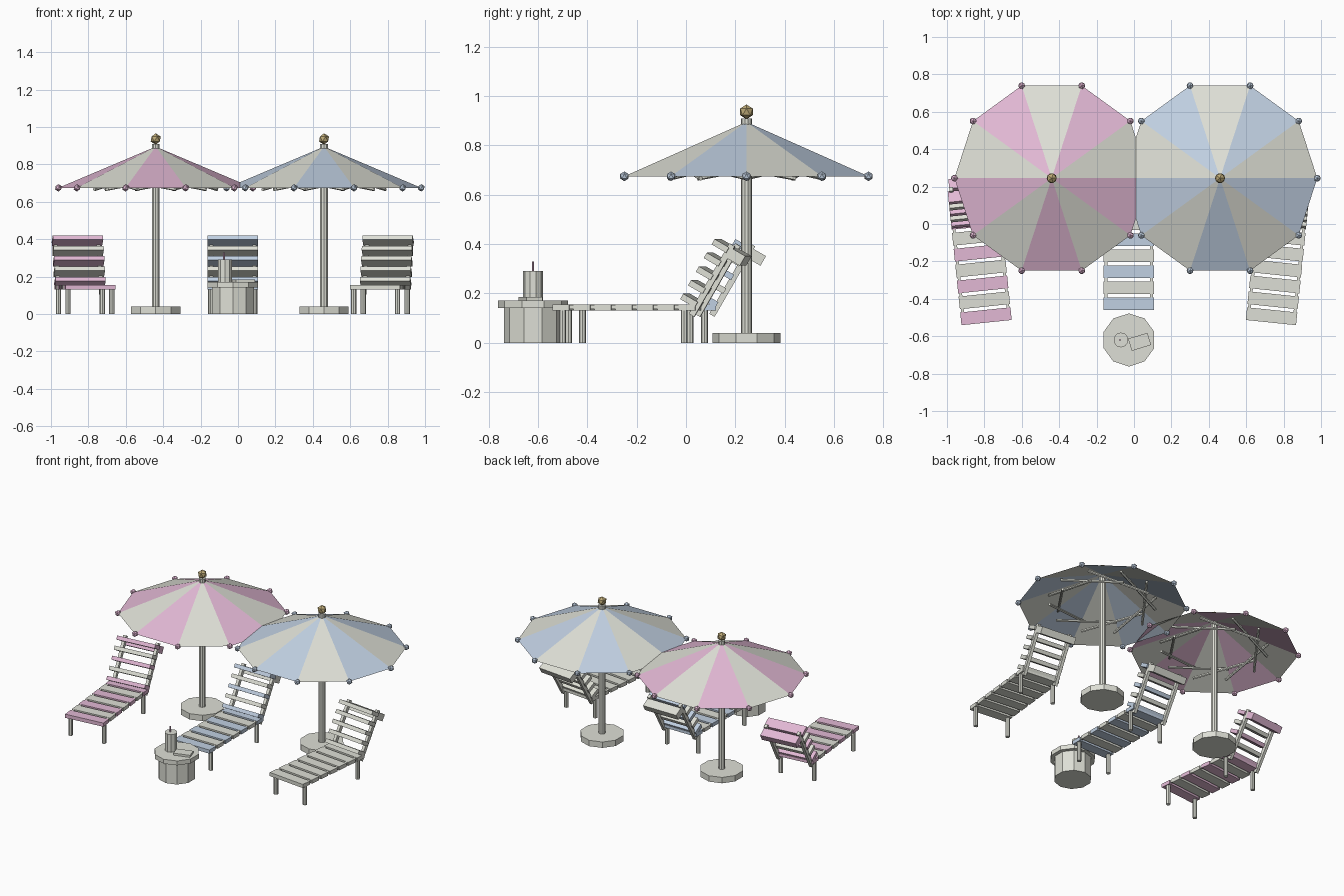
import bpy, bmesh
from math import pi, cos, sin, radians
from mathutils import Matrix, Vector

cube = bpy.data.objects.get("Cube")
if cube:
    bpy.data.objects.remove(cube, do_unlink=True)


def material(name, rgb):
    m = bpy.data.materials.new(name)
    m.use_nodes = True
    m.diffuse_color = (*rgb, 1)
    m.node_tree.nodes["Principled BSDF"].inputs["Base Color"].default_value = (*rgb, 1)
    return m


WHITE = material("off white", (0.73, 0.74, 0.67))
PINK = material("pink", (0.76, 0.48, 0.66))
BLUE = material("pale blue", (0.53, 0.63, 0.76))
GOLD = material("gold", (0.52, 0.41, 0.19))


def finish(name, bm, mats, matrix=Matrix()):
    mesh = bpy.data.meshes.new(name)
    bm.to_mesh(mesh)
    bm.free()
    for m in mats:
        mesh.materials.append(m)
    ob = bpy.data.objects.new(name, mesh)
    ob.matrix_world = matrix
    bpy.context.collection.objects.link(ob)
    return ob


def box(name, size, loc, mat, frame=Matrix(), rot=Matrix()):
    bm = bmesh.new()
    bmesh.ops.create_cube(bm, size=1)
    bmesh.ops.scale(bm, vec=size, verts=bm.verts)
    return finish(name, bm, [mat], frame @ Matrix.Translation(loc) @ rot)


def cylinder(name, r, z0, z1, xy, mat, sides=10, frame=Matrix()):
    bm = bmesh.new()
    bmesh.ops.create_cone(bm, cap_ends=True, segments=sides, radius1=r, radius2=r, depth=z1 - z0)
    return finish(name, bm, [mat], frame @ Matrix.Translation((*xy, (z0 + z1) / 2)))


def ball(name, r, loc, mat):
    bm = bmesh.new()
    bmesh.ops.create_icosphere(bm, subdivisions=1, radius=r)
    return finish(name, bm, [mat], Matrix.Translation(loc))


def rod(name, a, b, r, mat):
    a, b = Vector(a), Vector(b)
    bm = bmesh.new()
    bmesh.ops.create_cone(bm, cap_ends=True, segments=6, radius1=r, radius2=r, depth=(b - a).length)
    turn = (b - a).to_track_quat("Z", "Y").to_matrix().to_4x4()
    return finish(name, bm, [mat], Matrix.Translation((a + b) / 2) @ turn)


def parasol(label, x, y, mat, radius=0.52, rim=0.675, apex=0.895):
    cylinder(label + "_base", 0.138, 0, 0.04, (x, y), WHITE)
    cylinder(label + "_pole", 0.022, 0.04, 0.91, (x, y), WHITE)
    ball(label + "_finial", 0.03, (x, y, 0.936), GOLD)

    # striped canopy, open underneath
    bm = bmesh.new()
    top = bm.verts.new((0, 0, apex))
    ring = [bm.verts.new((radius * cos(k * pi / 5), radius * sin(k * pi / 5), rim)) for k in range(10)]
    for k in range(10):
        face = bm.faces.new((ring[k], ring[(k + 1) % 10], top))
        face.material_index = k % 2
    finish(label + "_canopy", bm, [WHITE, mat], Matrix.Translation((x, y, 0)))

    # rim balls and overlapping struts below the canopy
    for k in range(10):
        a = k * pi / 5
        out, side = Vector((cos(a), sin(a), 0)), Vector((-sin(a), cos(a), 0))
        hub = Vector((x, y, 0))
        ball(f"{label}_tip_{k}", 0.02, hub + out * radius + Vector((0, 0, rim)), mat)
        mid = hub + out * 0.26 + Vector((0, 0, 0.703))
        lean = side * 0.2 - Vector((0, 0, 0.037))
        rod(f"{label}_strut_{k}", mid - lean, mid + lean, 0.009, WHITE)


def lounger(label, x, y, angle, mat, head_mat):
    frame = Matrix.Translation((x, y, 0)) @ Matrix.Rotation(radians(angle), 4, "Z")
    width = 0.27

    # seat slats, rails and legs
    for i in range(7):
        box(f"{label}_seat_slat_{i}", (width, 0.068, 0.025), (0, 0.034 + i * 0.0855, 0.1425),
            WHITE if i % 2 else mat, frame)
    for s, side in ((-1, "right"), (1, "left")):
        box(f"{label}_{side}_rail", (0.015, 0.57, 0.016), (s * 0.122, 0.29, 0.146), WHITE, frame)
        for end, ly in (("foot", 0.04), ("rear", 0.535)):
            cylinder(f"{label}_{end}_{side}_leg", 0.014, 0, 0.135, (s * 0.118, ly), WHITE, 8, frame)

    # reclined back: local z runs up the back, local y points behind it
    back = frame @ Matrix.Translation((0, 0.57, 0.12)) @ Matrix.Rotation(radians(-30), 4, "X")
    for s, side in ((-1, "right"), (1, "left")):
        box(f"{label}_back_{side}_rail", (0.02, 0.025, 0.33), (s * 0.115, 0, 0.155), WHITE, back)
    for i in range(5):
        box(f"{label}_back_slat_{i}", (width, 0.068, 0.025), (0, -0.038, 0.037 + i * 0.064),
            WHITE if i % 2 else mat, back)
    box(label + "_headrest", (0.25, 0.06, 0.045), (0, 0.04, 0.285), head_mat, back)


parasol("pink_parasol", -0.44, 0.245, PINK)
parasol("blue_parasol", 0.46, 0.245, BLUE)

lounger("pink_lounger", -0.788, -0.527, 5.9, PINK, PINK)
lounger("blue_lounger", -0.028, -0.46, 0, BLUE, WHITE)
lounger("white_lounger", 0.732, -0.527, -5.9, WHITE, WHITE)

# side table with a drink and a book
spot = (-0.027, -0.62)
turn = Matrix.Rotation(radians(17), 4, "Z")
cylinder("table_body", 0.117, 0, 0.142, spot, WHITE)
cylinder("table_top", 0.142, 0.142, 0.172, spot, WHITE)
cylinder("cup", 0.04, 0.172, 0.292, (-0.07, -0.62), WHITE)
cylinder("straw", 0.005, 0.28, 0.33, (-0.075, -0.62), PINK, 6)
box("book", (0.108, 0.068, 0.014), (0.03, -0.63, 0.179), WHITE, rot=turn)
